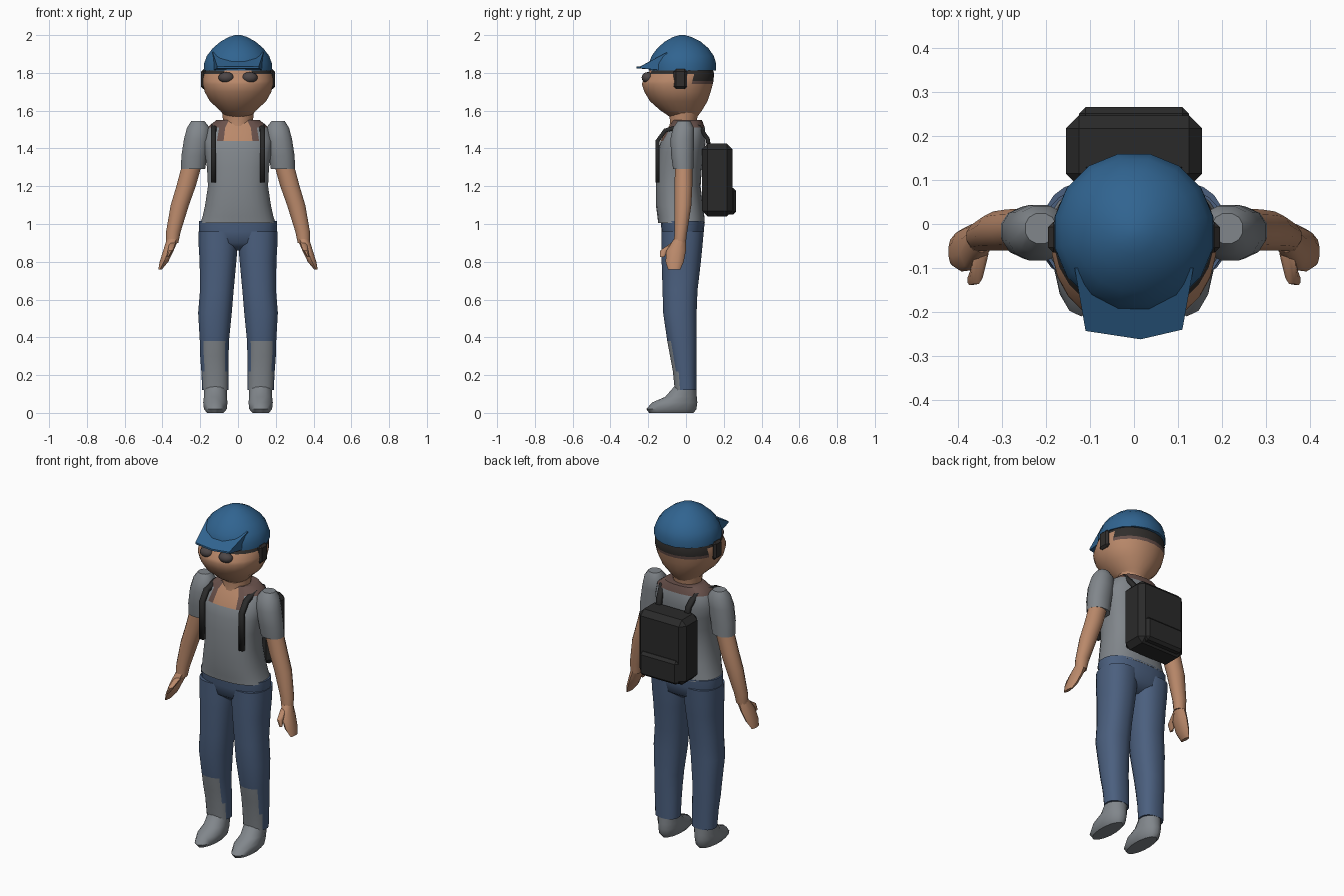
import bpy, bmesh, math
from mathutils import Vector

COLOURS = {
    "shirt_grey": (0.22, 0.24, 0.26), "denim_blue": (0.07, 0.115, 0.21),
    "helmet_blue": (0.03, 0.127, 0.28), "skin": (0.49, 0.25, 0.145),
    "black": (0.023, 0.023, 0.023), "collar_brown": (0.14, 0.082, 0.07),
    "lens_brown": (0.075, 0.062, 0.062), "hair_dark": (0.03, 0.027, 0.025),
}
MATS = {}
for key, rgb in COLOURS.items():
    MATS[key] = bpy.data.materials.new(key)
    MATS[key].diffuse_color = (*rgb, 1)


def finish(bm, name, mats, rule=None, angle=45):
    """Turn a bmesh into a shaded object; rule(centre, normal) picks the material."""
    bmesh.ops.recalc_face_normals(bm, faces=bm.faces[:])
    if rule:
        for f in bm.faces:
            f.material_index = rule(f.calc_center_median(), f.normal)
    me = bpy.data.meshes.new(name)
    bm.to_mesh(me)
    bm.free()
    ob = bpy.data.objects.new(name, me)
    bpy.context.collection.objects.link(ob)
    for m in mats:
        me.materials.append(MATS[m])
    bpy.ops.object.select_all(action='DESELECT')
    ob.select_set(True)
    bpy.context.view_layer.objects.active = ob
    bpy.ops.object.shade_smooth_by_angle(angle=math.radians(angle))
    return ob


def loft(name, rings, mats, n=16, power=2.0, side=1, rule=None):
    """Skin horizontal rings given as (z, centre x, front y, back y, half width)."""
    bm = bmesh.new()
    loops = []
    for z, cx, y0, y1, rx in rings:
        loop = []
        for i in range(n):
            a = 2 * math.pi * (i + 0.5) / n
            c, s = math.cos(a), math.sin(a)
            x = math.copysign(abs(c) ** (2 / power), c) * rx
            y = math.copysign(abs(s) ** (2 / power), s) * (y1 - y0) / 2
            loop.append(bm.verts.new((side * (cx + x), (y0 + y1) / 2 + y, z)))
        loops.append(loop)
    for a, b in zip(loops, loops[1:]):
        for i in range(n):
            j = (i + 1) % n
            bm.faces.new((a[i], a[j], b[j], b[i]))
    bm.faces.new(loops[0])
    bm.faces.new(loops[-1])
    return finish(bm, name, mats, rule)


def box(name, lo, hi, mat, bevel=0.0, segments=1):
    bm = bmesh.new()
    bmesh.ops.create_cube(bm, size=1)
    lo, hi = Vector(lo), Vector(hi)
    for v in bm.verts:
        v.co = (lo + hi) / 2 + v.co * (hi - lo)
    if bevel:
        bmesh.ops.bevel(bm, geom=bm.edges[:], offset=bevel, segments=segments, affect='EDGES')
    return finish(bm, name, [mat], angle=30)


# Legs, shoes, arms and straps, mirrored
def shin_patch(c, n):
    if c.z < 0.22:
        return int(n.y < -0.35)
    return int(c.z < 0.38 and n.y < -0.8)


for side, tag in ((1, "left"), (-1, "right")):
    loft("trouser_leg_" + tag, [
        (0.12, 0.12, -0.06, 0.055, 0.07), (0.22, 0.122, -0.07, 0.055, 0.073),
        (0.30, 0.125, -0.085, 0.056, 0.076), (0.38, 0.125, -0.1, 0.057, 0.078),
        (0.53, 0.122, -0.122, 0.057, 0.09), (0.65, 0.112, -0.125, 0.062, 0.09),
        (0.80, 0.106, -0.13, 0.08, 0.098), (0.88, 0.105, -0.13, 0.088, 0.104),
        (0.96, 0.105, -0.13, 0.095, 0.104)],
        ["denim_blue", "shirt_grey"], n=20, power=2.3, side=side, rule=shin_patch)
    loft("shoe_" + tag, [
        (0.0, 0.12, -0.195, 0.04, 0.045), (0.02, 0.12, -0.21, 0.055, 0.062),
        (0.055, 0.12, -0.18, 0.06, 0.066), (0.085, 0.12, -0.11, 0.057, 0.062),
        (0.14, 0.12, -0.062, 0.053, 0.062)], ["shirt_grey"], n=14, side=side)
    loft("sleeve_" + tag, [
        (1.29, 0.238, -0.07, 0.04, 0.066), (1.36, 0.232, -0.08, 0.042, 0.07),
        (1.45, 0.218, -0.085, 0.045, 0.07), (1.51, 0.21, -0.07, 0.043, 0.062),
        (1.545, 0.212, -0.045, 0.025, 0.036)], ["shirt_grey"], n=12, power=2.2, side=side)
    loft("arm_" + tag, [
        (0.90, 0.348, -0.065, 0.0, 0.033), (0.96, 0.342, -0.062, 0.008, 0.04),
        (1.10, 0.308, -0.062, 0.03, 0.05), (1.2, 0.275, -0.062, 0.035, 0.053),
        (1.32, 0.242, -0.06, 0.036, 0.054)], ["skin"], n=12, side=side)
    loft("hand_" + tag, [
        (0.76, 0.412, -0.095, -0.03, 0.01), (0.80, 0.392, -0.108, -0.012, 0.024),
        (0.86, 0.368, -0.105, 0.0, 0.029), (0.92, 0.346, -0.065, 0.0, 0.033)],
        ["skin"], n=10, side=side)
    loft("thumb_" + tag, [
        (0.825, 0.372, -0.14, -0.115, 0.007), (0.86, 0.358, -0.138, -0.09, 0.015),
        (0.90, 0.347, -0.08, -0.04, 0.018)], ["skin"], n=8, side=side)
    # Side hair by the ear
    box("side_hair_" + tag, (min(side * 0.16, side * 0.195), -0.065, 1.715),
        (max(side * 0.16, side * 0.195), 0.005, 1.82), "hair_dark", 0.012)
    # Sunglass lens
    bm = bmesh.new()
    bmesh.ops.create_uvsphere(bm, u_segments=12, v_segments=8, radius=1)
    for v in bm.verts:
        v.co = Vector((side * 0.062, -0.203, 1.775)) + v.co * Vector((0.042, 0.032, 0.029))
    finish(bm, "lens_" + tag, ["lens_brown"])
    # Pack strap over the shoulder
    bm = bmesh.new()
    rows = []
    for x, y, z in [(0.13, -0.15, 1.22), (0.13, -0.15, 1.44), (0.13, -0.11, 1.495),
                    (0.125, -0.02, 1.52), (0.11, 0.07, 1.515), (0.095, 0.115, 1.45),
                    (0.095, 0.125, 1.38)]:
        rows.append([bm.verts.new((side * (x + d), y, z)) for d in (-0.014, 0.014)])
    for a, b in zip(rows, rows[1:]):
        bm.faces.new((a[0], a[1], b[1], b[0]))
    strap = finish(bm, "strap_" + tag, ["black"], angle=30)
    mod = strap.modifiers.new("thickness", 'SOLIDIFY')
    mod.thickness, mod.offset = 0.022, 0

# Hips
loft("hips", [
    (0.86, 0, -0.07, 0.03, 0.12), (0.90, 0, -0.12, 0.085, 0.19),
    (0.96, 0, -0.13, 0.095, 0.207), (1.015, 0, -0.135, 0.1, 0.207)],
    ["denim_blue"], n=24, power=2.4)


# Shirt with its scooped collar
def collar(c, n):
    if c.z > 1.44 and c.y < -0.02 and abs(c.x) < 0.062:
        return 2
    if c.z > 1.44 and c.y < -0.02 and abs(c.x) < 0.115 or c.z > 1.525:
        return 1
    return 0


loft("shirt", [
    (1.005, 0, -0.148, 0.1, 0.2), (1.04, 0, -0.152, 0.098, 0.188),
    (1.10, 0, -0.16, 0.09, 0.175), (1.2, 0, -0.16, 0.078, 0.16),
    (1.3, 0, -0.158, 0.085, 0.165), (1.38, 0, -0.148, 0.098, 0.178),
    (1.44, 0, -0.135, 0.105, 0.185), (1.51, 0, -0.095, 0.1, 0.165),
    (1.55, 0, -0.07, 0.085, 0.115)],
    ["shirt_grey", "collar_brown", "skin"], n=28, power=2.5, rule=collar)

# Neck
loft("neck", [
    (1.48, 0, -0.1, 0.06, 0.075), (1.54, 0, -0.085, 0.055, 0.08),
    (1.63, 0, -0.1, 0.08, 0.09)], ["skin"], n=16)


# Head with a hair band under the helmet
def hair(c, n):
    if c.z > 1.757 and c.y > 0.02 or c.z > 1.795 and c.y > -0.17:
        return 1
    return 2 if c.z > 1.742 and c.y > 0.02 else 0


loft("head", [
    (1.57, 0, -0.09, 0.062, 0.07), (1.60, 0, -0.135, 0.085, 0.095),
    (1.65, 0, -0.192, 0.115, 0.15), (1.70, 0, -0.222, 0.132, 0.178),
    (1.74, 0, -0.235, 0.143, 0.187), (1.757, 0, -0.23, 0.147, 0.188),
    (1.795, 0, -0.205, 0.15, 0.183), (1.83, 0, -0.18, 0.14, 0.17)],
    ["skin", "hair_dark", "collar_brown"], n=24, power=2.1, rule=hair)

# Helmet shell and peak
loft("helmet", [
    (1.812, 0, -0.2, 0.162, 0.184), (1.85, 0, -0.2, 0.163, 0.183),
    (1.89, 0, -0.185, 0.15, 0.168), (1.93, 0, -0.155, 0.122, 0.137),
    (1.965, 0, -0.115, 0.08, 0.095), (1.99, 0, -0.07, 0.03, 0.05),
    (2.0, 0, -0.035, -0.005, 0.015)], ["helmet_blue"], n=16)
bm = bmesh.new()
outline = [(-0.135, -0.1), (-0.11, -0.243), (0.015, -0.262), (0.11, -0.24), (0.135, -0.1)]
top = [bm.verts.new((x, y, 1.834 if y < -0.2 else 1.91)) for x, y in outline]
low = [bm.verts.new((x, y, 1.824 if y < -0.2 else 1.812)) for x, y in outline]
bm.faces.new(top)
bm.faces.new(low)
for i in range(5):
    j = (i + 1) % 5
    bm.faces.new((top[i], top[j], low[j], low[i]))
finish(bm, "helmet_peak", ["helmet_blue"], angle=30)

# Backpack body and lower pocket
box("backpack", (-0.155, 0.085, 1.04), (0.155, 0.247, 1.425), "black", 0.03)
box("backpack_pocket", (-0.125, 0.2, 1.05), (0.125, 0.266, 1.19), "black", 0.015)
